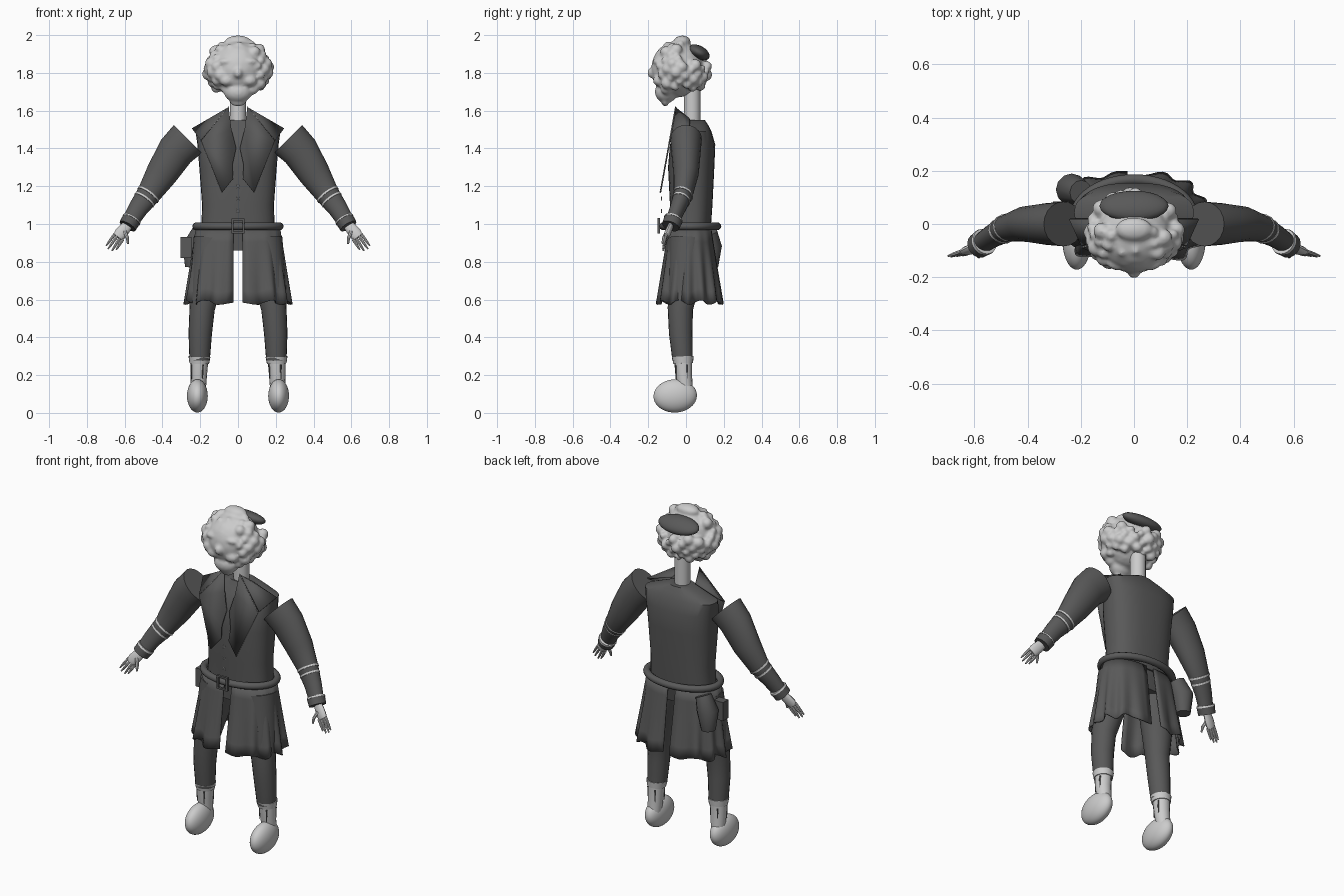
import bpy, bmesh, math, random
from mathutils import Vector, Matrix

random.seed(4)
cube = bpy.data.objects.get("Cube")
if cube:
    bpy.data.objects.remove(cube)


def material(name, v):
    m = bpy.data.materials.new(name)
    m.use_nodes = True
    m.diffuse_color = (v, v, v, 1)
    m.node_tree.nodes["Principled BSDF"].inputs["Base Color"].default_value = (v, v, v, 1)
    return m


LIGHT = material("light grey", 0.6)
DARK = material("dark grey", 0.1)


def finish(name, bm, mat, angle=40):
    bmesh.ops.recalc_face_normals(bm, faces=bm.faces)
    me = bpy.data.meshes.new(name)
    bm.to_mesh(me)
    bm.free()
    me.materials.append(mat)
    ob = bpy.data.objects.new(name, me)
    bpy.context.collection.objects.link(ob)
    bpy.ops.object.select_all(action="DESELECT")
    ob.select_set(True)
    bpy.context.view_layer.objects.active = ob
    bpy.ops.object.shade_smooth_by_angle(angle=math.radians(angle))
    return ob


def skin(bm, rings, closed=False, caps=True, wrap=True):
    loops = [[bm.verts.new(p) for p in r] for r in rings]
    n = len(loops[0])
    pairs = list(zip(loops, loops[1:])) + ([(loops[-1], loops[0])] if closed else [])
    for a, b in pairs:
        for i in range(n if wrap else n - 1):
            j = (i + 1) % n
            bm.faces.new((a[i], a[j], b[j], b[i]))
    if caps and not closed:
        bm.faces.new(loops[0])
        bm.faces.new(loops[-1])


def tube(name, pts, radii, mat, n=16, closed=False, flat=1.0):
    """Round tube through points; flat scales its depth."""
    pts = [Vector(p) for p in pts]
    rings, m = [], len(pts)
    for i, p in enumerate(pts):
        a = pts[i - 1] if i or closed else p
        b = pts[(i + 1) % m] if i < m - 1 or closed else p
        t = (b - a).normalized()
        ref = Vector((0, 0, 1)) if abs(t.y) > 0.8 or closed else Vector((0, 1, 0))
        u = t.cross(ref).normalized()
        v = t.cross(u)
        ang = [math.tau * k / n for k in range(n)]
        rings.append([p + radii[i] * (u * math.cos(q) + v * flat * math.sin(q)) for q in ang])
    bm = bmesh.new()
    skin(bm, rings, closed)
    return finish(name, bm, mat)


def body(name, sections, mat, n=32):
    """Stack of oval sections: height, half width, front y, back y."""
    rings = []
    for z, rx, yf, yb in sections:
        ring = []
        for k in range(n):
            c, s = math.cos(math.tau * k / n), math.sin(math.tau * k / n)
            ring.append((rx * math.copysign(abs(c) ** 0.8, c),
                         (yf + yb) / 2 + (yb - yf) / 2 * math.copysign(abs(s) ** 0.8, s), z))
        rings.append(ring)
    bm = bmesh.new()
    skin(bm, rings)
    return finish(name, bm, mat)


def blob(bm, c, r, tilt=0, sub=3):
    r = r if isinstance(r, tuple) else (r, r, r)
    mat = Matrix.Translation(c) @ Matrix.Rotation(tilt, 4, "X") @ Matrix.Diagonal((*r, 1))
    bmesh.ops.create_icosphere(bm, subdivisions=sub, radius=1, matrix=mat)


def box(name, c, size, mat):
    bm = bmesh.new()
    bmesh.ops.create_cube(bm, size=1, matrix=Matrix.Translation(c) @ Matrix.Diagonal((*size, 1)))
    return finish(name, bm, mat, 20)


def plate(name, pts, mat):
    bm = bmesh.new()
    bm.faces.new([bm.verts.new(p) for p in pts])
    ob = finish(name, bm, mat)
    ob.modifiers.new("thickness", "SOLIDIFY").thickness = 0.008
    return ob


# Head with a mass of curls, fused into one lumpy surface
bm = bmesh.new()
blob(bm, (0, -0.045, 1.82), (0.145, 0.14, 0.15))
blob(bm, (0, -0.105, 1.70), (0.075, 0.06, 0.06))
blob(bm, (0, -0.11, 1.65), (0.045, 0.02, 0.028))
blob(bm, (0, -0.175, 1.80), (0.025, 0.03, 0.03))
blob(bm, (0, -0.02, 1.965), (0.07, 0.045, 0.033))
for s in (-1, 1):
    blob(bm, (s * 0.06, -0.145, 1.76), (0.04, 0.03, 0.03))
    blob(bm, (s * 0.055, -0.145, 1.86), (0.05, 0.03, 0.02))
for i in range(110):
    z = 0.9 - 1.65 * i / 110
    a = i * 2.39996
    d = Vector((math.cos(a) * math.sqrt(1 - z * z), math.sin(a) * math.sqrt(1 - z * z), z))
    under_cap = d.y > 0.1 and d.z > 0.2
    if (d.y < -0.55 and abs(d.x) < 0.55) or under_cap:
        continue
    p = Vector((0, -0.03, 1.82)) + Vector((d.x * 0.16, d.y * 0.14, d.z * 0.145))
    blob(bm, p, random.uniform(0.018, 0.036), sub=2)
head = finish("head_and_curls", bm, LIGHT, 180)
rm = head.modifiers.new("fuse", "REMESH")
rm.mode, rm.voxel_size, rm.use_smooth_shade = "VOXEL", 0.009, True
sm = head.modifiers.new("soften", "SMOOTH")
sm.factor, sm.iterations = 0.5, 3

bm = bmesh.new()
blob(bm, (0, 0.068, 1.908), (0.13, 0.062, 0.036), math.radians(-28))
finish("cap", bm, DARK, 180)
tube("neck", [(0, 0.033, 1.5), (0, 0.033, 1.74)], [0.043] * 2, LIGHT, 20)

# Coat body, hips and belt
body("coat_body", [(0.96, 0.195, -0.08, 0.13), (1.1, 0.19, -0.085, 0.14),
                   (1.3, 0.205, -0.095, 0.15), (1.42, 0.215, -0.085, 0.155),
                   (1.49, 0.225, -0.05, 0.135), (1.52, 0.15, -0.03, 0.12),
                   (1.55, 0.07, -0.015, 0.1)], DARK)
body("hips", [(0.86, 0.19, -0.07, 0.1), (0.98, 0.2, -0.08, 0.125)], DARK)
ring = [math.tau * k / 48 for k in range(48)]
tube("belt", [(0.222 * math.cos(a), 0.022 + 0.145 * math.sin(a), 0.988) for a in ring],
     [0.02] * 48, DARK, 10, closed=True)
for s in (-1, 1):
    box("buckle_side", (s * 0.03, -0.145, 0.99), (0.011, 0.014, 0.08), DARK)
    box("buckle_bar", (0, -0.145, 0.99 + s * 0.035), (0.06, 0.014, 0.011), DARK)
for z in (1.07, 1.135, 1.2):
    for s in (-1, 1):
        tube("button_cross", [(-0.009, -0.13, z - s * 0.009), (0.009, -0.13, z + s * 0.009)],
             [0.003] * 2, LIGHT, 6)

# Holster and pouch hanging from the belt
box("holster", (-0.275, 0.06, 0.875), (0.06, 0.05, 0.11), DARK)
tube("pouch", [(-0.2, 0.12, 0.96), (-0.235, 0.13, 0.88), (-0.24, 0.13, 0.77)],
     [0.045, 0.06, 0.04], DARK, 12)

for s in (-1, 1):
    side = "left" if s > 0 else "right"

    # Pleated coat skirt, open at front and back
    rows = []
    for i in range(7):
        t = i / 6
        row = []
        for k in range(49):
            a = math.pi * k / 48
            fold = 1 + 0.06 * t * math.sin(a * 13 + s)
            row.append((s * (0.025 + (0.2 + 0.05 * t) * fold * math.sin(a) ** 0.7),
                        0.02 - (0.115 + 0.055 * t) * fold * math.cos(a),
                        0.97 - t * (0.385 + 0.012 * math.sin(a * 9))))
        rows.append(row)
    bm = bmesh.new()
    skin(bm, rows, caps=False, wrap=False)
    skirt = finish(side + "_coat_skirt", bm, DARK, 60)
    skirt.modifiers.new("thickness", "SOLIDIFY").thickness = 0.006

    # Lapel with stitched edge, standing off the chest
    y = lambda z: -0.05 - (1.62 - z) * 0.18
    outline = [(0.05, 1.62), (0.195, 1.44), (0.085, 1.165), (0.025, 1.24), (0.03, 1.31), (0.01, 1.4),
               (0.035, 1.5)]
    plate(side + "_lapel", [(s * px, y(pz), pz) for px, pz in outline], DARK)
    edge = [Vector((s * px, y(pz) - 0.005, pz)) for px, pz in outline[:3]]
    bm = bmesh.new()
    for a, b in zip(edge, edge[1:]):
        for k in range(22):
            blob(bm, a.lerp(b, k / 22), 0.0035, sub=1)
    finish(side + "_lapel_stitches", bm, LIGHT)
    # Collar flap over the shoulder
    plate(side + "_collar", [(s * 0.05, -0.05, 1.61), (s * 0.075, 0.02, 1.555),
                             (s * 0.24, 0.02, 1.5), (s * 0.195, -0.08, 1.44)], DARK)

    # Sleeve with stripes and wrist trim
    arm = [(0.265, 0.0, 1.45), (0.33, 0.0, 1.385), (0.405, 0.0, 1.265),
           (0.475, -0.015, 1.155), (0.53, -0.045, 1.08), (0.575, -0.075, 1.005)]
    arm = [Vector((s * p[0], p[1], p[2])) for p in arm]
    tube(side + "_sleeve", arm, [0.105, 0.098, 0.084, 0.063, 0.052, 0.044], DARK, 20, flat=0.8)
    for k, (f, r) in enumerate([(0.0, 0.066), (0.36, 0.061)]):
        c, d = arm[3].lerp(arm[4], f), (arm[4] - arm[3]).normalized()
        tube(f"{side}_sleeve_stripe_{k}", [c - d * 0.005, c + d * 0.005], [r, r], LIGHT, 20, flat=0.82)
    d = (arm[5] - arm[4]).normalized()
    tube(side + "_cuff", [arm[5] - d * 0.02, arm[5] + d * 0.02], [0.05, 0.048], DARK, 20)
    tube(side + "_cuff_trim", [arm[5] - d * 0.03, arm[5] - d * 0.02], [0.05, 0.052], LIGHT, 20)

    # Hand: palm, four fingers and thumb
    wrist, palm = arm[5], Vector((s * 0.625, -0.1, 0.945))
    tube(side + "_palm", [wrist, wrist.lerp(palm, 0.6), palm, palm + Vector((s * 0.012, -0.005, -0.015))],
         [0.026, 0.032, 0.033, 0.026], LIGHT, 12, flat=0.5)
    tips = [(0.698, -0.12, 0.885), (0.688, -0.122, 0.868), (0.667, -0.12, 0.858), (0.645, -0.118, 0.864)]
    for k, tip in enumerate(tips):
        root = palm + Vector((s * (0.026 - k * 0.014), -0.004, 0.004 - k * 0.01))
        tip = Vector((s * tip[0], tip[1], tip[2]))
        tube(f"{side}_finger_{k}", [root, root.lerp(tip, 0.6), tip], [0.008, 0.007, 0.004], LIGHT, 8)
    tube(side + "_thumb", [(s * 0.6, -0.1, 0.96), (s * 0.585, -0.118, 0.925), (s * 0.583, -0.125, 0.895)],
         [0.011, 0.009, 0.005], LIGHT, 8)

    # Trouser leg, sock with top band, and shoe
    tube(side + "_trouser_leg", [(s * 0.135, 0.01, 0.92), (s * 0.165, -0.005, 0.72),
                                 (s * 0.19, -0.03, 0.55), (s * 0.2, -0.028, 0.42),
                                 (s * 0.203, -0.018, 0.28)], [0.1, 0.088, 0.067, 0.062, 0.054], DARK, 20)
    tube(side + "_sock", [(s * 0.205, -0.015, 0.28), (s * 0.208, -0.012, 0.2), (s * 0.21, 0.0, 0.1)],
         [0.048, 0.044, 0.038], LIGHT, 16)
    tube(side + "_sock_band", [(s * 0.205, -0.015, 0.262), (s * 0.204, -0.017, 0.298)],
         [0.052, 0.058], LIGHT, 20)
    for k in range(4):
        a = math.tau * (k + 0.3) / 4
        x, yy = s * 0.207 + 0.044 * math.cos(a), -0.014 + 0.044 * math.sin(a)
        tube(f"{side}_sock_slit_{k}", [(x, yy, 0.255), (x, yy, 0.18)], [0.006, 0.002], DARK, 6)
    bm = bmesh.new()
    blob(bm, (s * 0.215, -0.057, 0.09), (0.055, 0.115, 0.088), math.radians(3), 4)
    finish(side + "_shoe", bm, LIGHT, 180)
